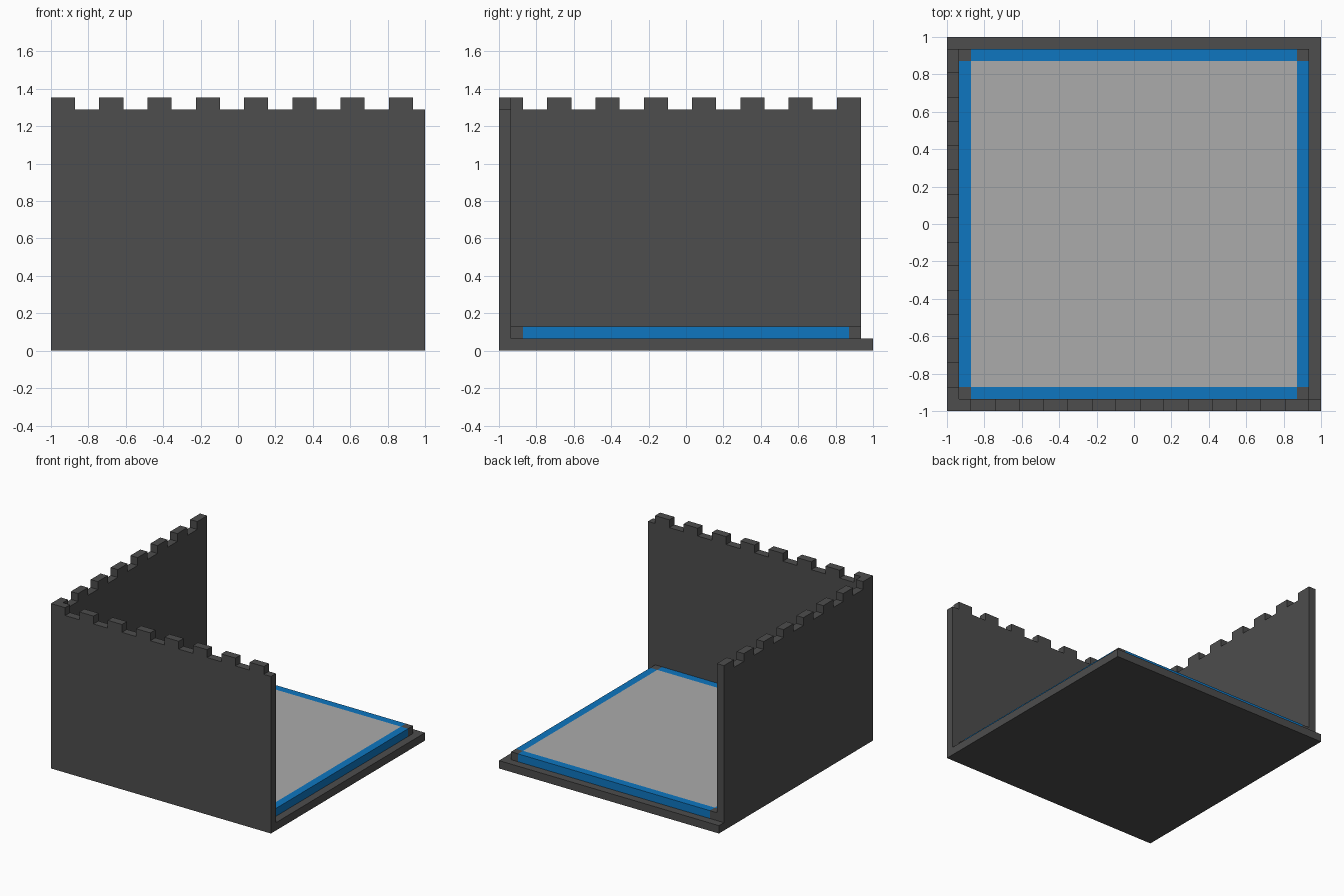
import bpy, bmesh

cube = bpy.data.objects.get("Cube")
if cube:
    bpy.data.objects.remove(cube, do_unlink=True)

U = 2 / 31  # one module: the base is 31 x 31 modules


def material(name, rgb):
    m = bpy.data.materials.new(name)
    m.use_nodes = True
    m.diffuse_color = (*rgb, 1)
    bsdf = m.node_tree.nodes["Principled BSDF"]
    bsdf.inputs["Base Color"].default_value = (*rgb, 1)
    bsdf.inputs["Roughness"].default_value = 0.8
    return m


dark = material("dark grey", (0.074, 0.074, 0.074))
blue = material("blue", (0.0044, 0.181, 0.527))
light = material("light grey", (0.407, 0.407, 0.407))


def add_object(name, bm, mat):
    bmesh.ops.recalc_face_normals(bm, faces=bm.faces)
    me = bpy.data.meshes.new(name)
    bm.to_mesh(me)
    bm.free()
    me.materials.append(mat)
    ob = bpy.data.objects.new(name, me)
    bpy.context.collection.objects.link(ob)
    return ob


def to_world(x, y, z):
    return (x * U - 1, y * U - 1, z * U)


def box(name, lo, hi, mat):
    """Box between two corners given in modules."""
    bm = bmesh.new()
    bmesh.ops.create_cube(bm, size=1)
    for v in bm.verts:
        v.co = to_world(*[lo[i] if v.co[i] < 0 else hi[i] for i in range(3)])
    return add_object(name, bm, mat)


def battlement_wall(name, start, end, along_x):
    """Crenellated outline, one module thick, with 2-module merlons and gaps."""
    outline = [(start, 1)]
    for a in range(0, 31, 4):
        lo, hi = max(a, start), a + 2
        outline += [(lo, 20)] if a else []
        outline += [(lo, 21), (hi, 21), (hi, 20)]
    outline += [(end, 20)] if end > 30 else []
    if end == 30:
        outline.pop()
    outline.append((end, 1))
    bm = bmesh.new()
    place = (lambda s, z: to_world(s, 0, z)) if along_x else (lambda s, z: to_world(0, s, z))
    face = bm.faces.new([bm.verts.new(place(s, z)) for s, z in outline])
    ext = bmesh.ops.extrude_face_region(bm, geom=[face])
    verts = [g for g in ext["geom"] if isinstance(g, bmesh.types.BMVert)]
    bmesh.ops.translate(bm, verts=verts, vec=(0, U, 0) if along_x else (U, 0, 0))
    return add_object(name, bm, dark)


# Base plate and the two walls standing on it
box("base_plate", (0, 0, 0), (31, 31, 1), dark)
battlement_wall("front_wall", 0, 31, True)
battlement_wall("right_wall", 1, 30, False)

# Raised floor with a blue border and dark corner blocks
box("floor_panel", (2, 2, 1), (29, 29, 2), light)
for label, a in (("front", 1), ("back", 29)):
    box(label + "_border", (2, a, 1), (29, a + 1, 2), blue)
    for side, b in (("right", 1), ("left", 29)):
        box(f"{label}_{side}_corner", (b, a, 1), (b + 1, a + 1, 2), dark)
for label, a in (("right", 1), ("left", 29)):
    box(label + "_border", (a, 2, 1), (a + 1, 29, 2), blue)
